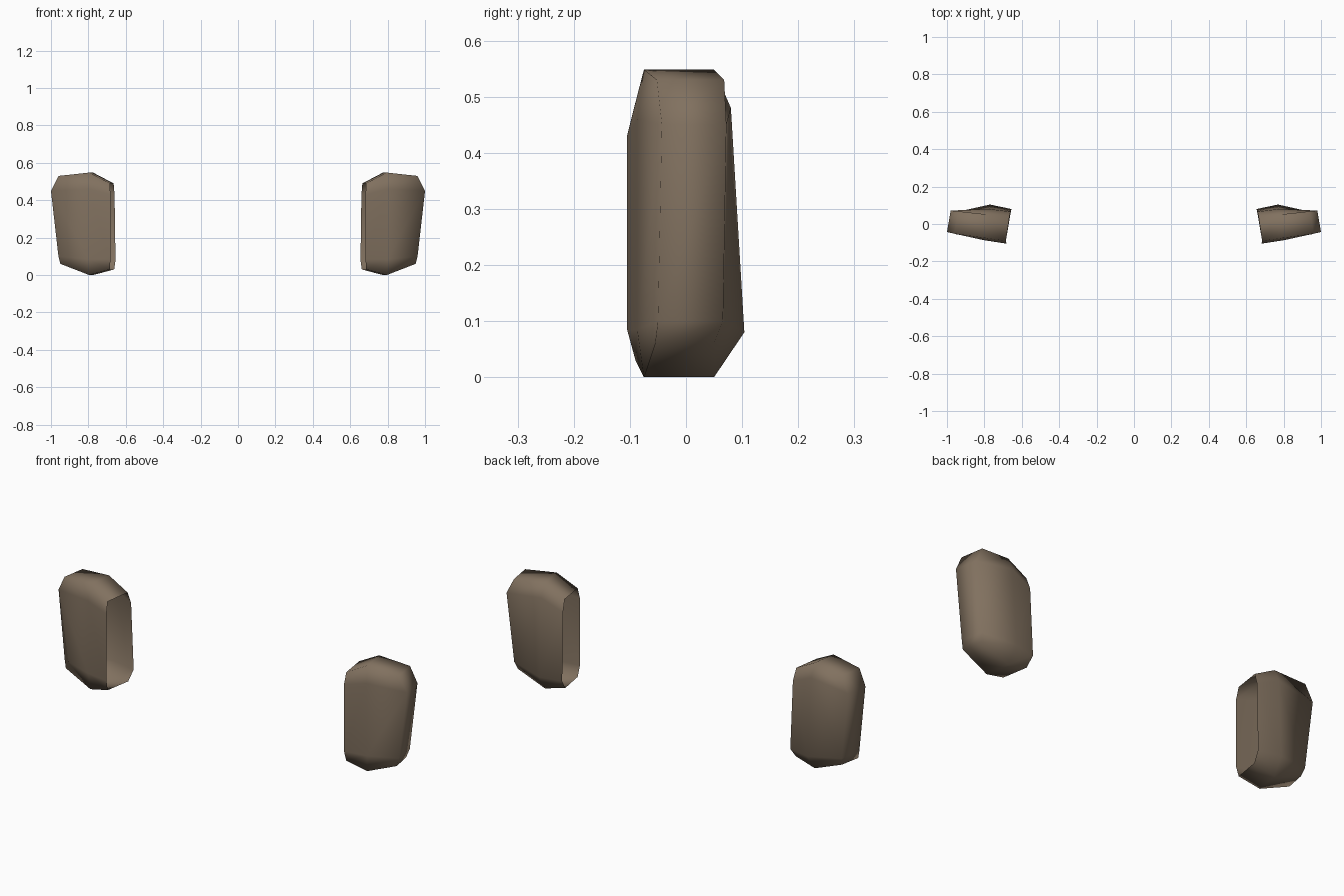
import bpy, bmesh

if "Cube" in bpy.data.objects:
    bpy.data.objects.remove(bpy.data.objects["Cube"])

leather = bpy.data.materials.new("worn brown")
leather.diffuse_color = (0.22, 0.165, 0.115, 1)
leather.use_nodes = True
leather.node_tree.nodes["Principled BSDF"].inputs["Base Color"].default_value = leather.diffuse_color

# Cross-sections from the open inner rim to the outer end, each running
# front low, front high, top front, top back, back high, back low,
# bottom back, bottom front
SECTIONS = [
    [(.682, -.105, .085), (.682, -.105, .43), (.685, -.09, .49), (.665, .045, .49),
     (.66, .066, .43), (.655, .08, .08), (.662, .045, .03), (.685, -.09, .03)],
    [(.80, -.087, .085), (.80, -.087, .46), (.795, -.075, .548), (.775, .05, .548),
     (.775, .08, .48), (.77, .104, .08), (.775, .05, 0), (.795, -.075, 0)],
    [(.96, -.05, .10), (1.0, -.043, .45), (.96, -.052, .53), (.94, .068, .53),
     (.98, .072, .45), (.94, .066, .10), (.93, .05, .06), (.95, -.055, .06)],
]


def make_pad(name, side):
    bm = bmesh.new()
    rings = [[bm.verts.new((side * x, y, z)) for x, y, z in s] for s in SECTIONS]
    # shell wall
    for a, b in zip(rings, rings[1:]):
        for i in range(8):
            j = (i + 1) % 8
            bm.faces.new((a[i], b[i], b[j], a[j]))
    # outer end, bent into three strips
    o = rings[-1]
    for quad in ((1, 4, 3, 2), (0, 5, 4, 1), (7, 6, 5, 0)):
        bm.faces.new([o[k] for k in quad])
    if side < 0:
        bmesh.ops.reverse_faces(bm, faces=bm.faces[:])
    for f in bm.faces:
        f.smooth = True
    mesh = bpy.data.meshes.new(name)
    bm.to_mesh(mesh)
    bm.free()
    mesh.materials.append(leather)
    bpy.context.collection.objects.link(bpy.data.objects.new(name, mesh))


make_pad("right_pad", 1)
make_pad("left_pad", -1)
